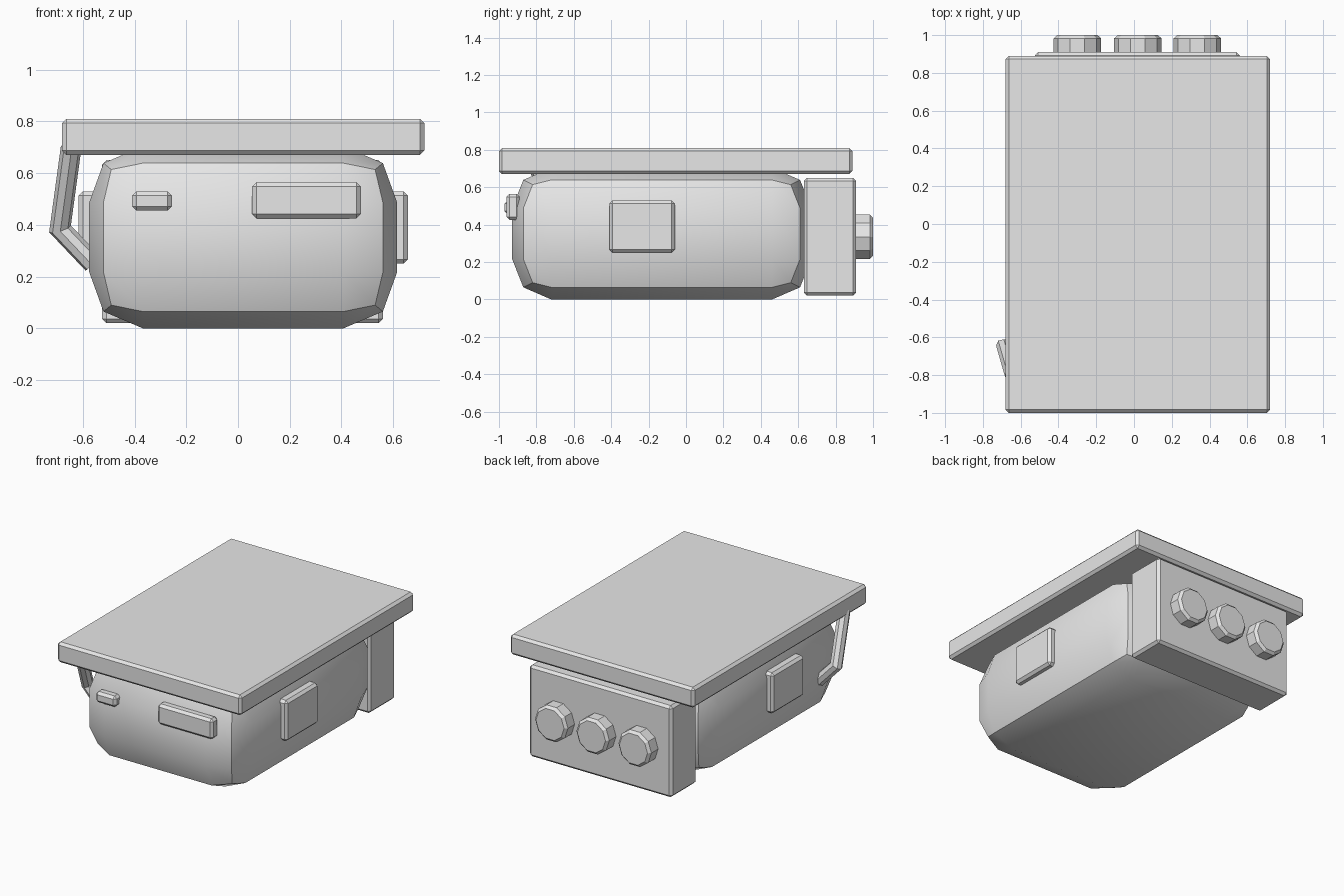
import bpy, bmesh, math
from mathutils import Matrix, Vector

if "Cube" in bpy.data.objects:
    bpy.data.objects.remove(bpy.data.objects["Cube"])

grey = bpy.data.materials.new("light_grey")
grey.diffuse_color = (0.8, 0.8, 0.8, 1)
grey.use_nodes = True
grey.node_tree.nodes["Principled BSDF"].inputs["Base Color"].default_value = grey.diffuse_color


def finish(bm, name):
    bmesh.ops.recalc_face_normals(bm, faces=bm.faces)
    mesh = bpy.data.meshes.new(name)
    bm.to_mesh(mesh)
    bm.free()
    mesh.materials.append(grey)
    obj = bpy.data.objects.new(name, mesh)
    bpy.context.collection.objects.link(obj)
    return obj


def chamfer(bm, width, min_angle=40):
    edges = [e for e in bm.edges if e.calc_face_angle(0) > math.radians(min_angle)]
    bmesh.ops.bevel(bm, geom=edges, offset=width, offset_type='OFFSET',
                    segments=1, profile=0.5, affect='EDGES')


def box(name, lo, hi, width=0.017):
    bm = bmesh.new()
    bmesh.ops.create_cube(bm, size=1)
    for v in bm.verts:
        v.co = Vector([(a + b) / 2 + c * (b - a) for a, b, c in zip(lo, hi, v.co)])
    chamfer(bm, width)
    return finish(bm, name)


# Bulging body: a 3x3-per-side cube whose rims and corners are drawn inward
CENTRE = (0.02, -0.13, 0.352)
FULL = ((0.595, 0.54, 0.51), (0.80, 0.74, 0.69), (0.352, 0.287, 0.262))
INNER = (0.387, 0.59, 0.135)
bm = bmesh.new()
bmesh.ops.create_cube(bm, size=2)
bmesh.ops.subdivide_edges(bm, edges=bm.edges[:], cuts=2, use_grid_fill=True)
for v in bm.verts:
    extreme = sum(abs(c) > 0.9 for c in v.co)
    v.co = Vector([CENTRE[i] + math.copysign(
        FULL[i][extreme - 1] if abs(c) > 0.9 else INNER[i], c)
        for i, c in enumerate(v.co)])
body = finish(bm, "body")
bpy.context.view_layer.objects.active = body
body.select_set(True)
bpy.ops.object.shade_smooth_by_angle(angle=math.radians(30))
body.select_set(False)

# Flat lid and rear housing
box("lid", (-0.68, -1.0, 0.67), (0.72, 0.89, 0.81))
box("rear_housing", (-0.525, 0.63, 0.02), (0.56, 0.91, 0.65))

# Raised plates on the sides and front
box("right_plate", (0.57, -0.41, 0.25), (0.657, -0.06, 0.53))
box("left_plate", (-0.617, -0.41, 0.25), (-0.53, -0.06, 0.53))
box("front_plate", (0.055, -0.96, 0.425), (0.475, -0.89, 0.565))
box("front_button", (-0.41, -0.97, 0.455), (-0.255, -0.90, 0.53))

# Ten-sided knobs on the rear
for i, x in enumerate((-0.30, 0.02, 0.335)):
    bm = bmesh.new()
    turn = (Matrix.Translation((x, 0.94, 0.335)) @ Matrix.Rotation(math.pi / 2, 4, 'X')
            @ Matrix.Rotation(math.radians(18), 4, 'Z'))
    bmesh.ops.create_cone(bm, cap_ends=True, segments=10, radius1=0.125,
                          radius2=0.125, depth=0.12, matrix=turn)
    chamfer(bm, 0.017)
    finish(bm, f"knob_{i + 1}")

# Bent handle on the left: an eight-sided tube with a mitred elbow
path = [Vector(p) for p in ((-0.645, -0.80, 0.70), (-0.688, -0.65, 0.385), (-0.56, -0.65, 0.25))]
first, second = (path[1] - path[0]).normalized(), (path[2] - path[1]).normalized()
side = first.cross(second).normalized()
up = side.cross(first)
mitre = (first + second).normalized()
bm = bmesh.new()
rings = []
for p, normal, axis in zip(path, (first, mitre, second), (first, first, second)):
    ring = []
    for k in range(8):
        a = math.tau * (k + 0.5) / 8
        u = side.cross(axis)
        q = p + 0.04 * (math.cos(a) * side + math.sin(a) * u)
        q -= axis * ((q - p).dot(normal) / axis.dot(normal))
        ring.append(bm.verts.new(q))
    rings.append(ring)
for r, s in zip(rings, rings[1:]):
    for k in range(8):
        bm.faces.new((r[k], r[(k + 1) % 8], s[(k + 1) % 8], s[k]))
bm.faces.new(rings[0])
bm.faces.new(rings[-1])
finish(bm, "handle")
